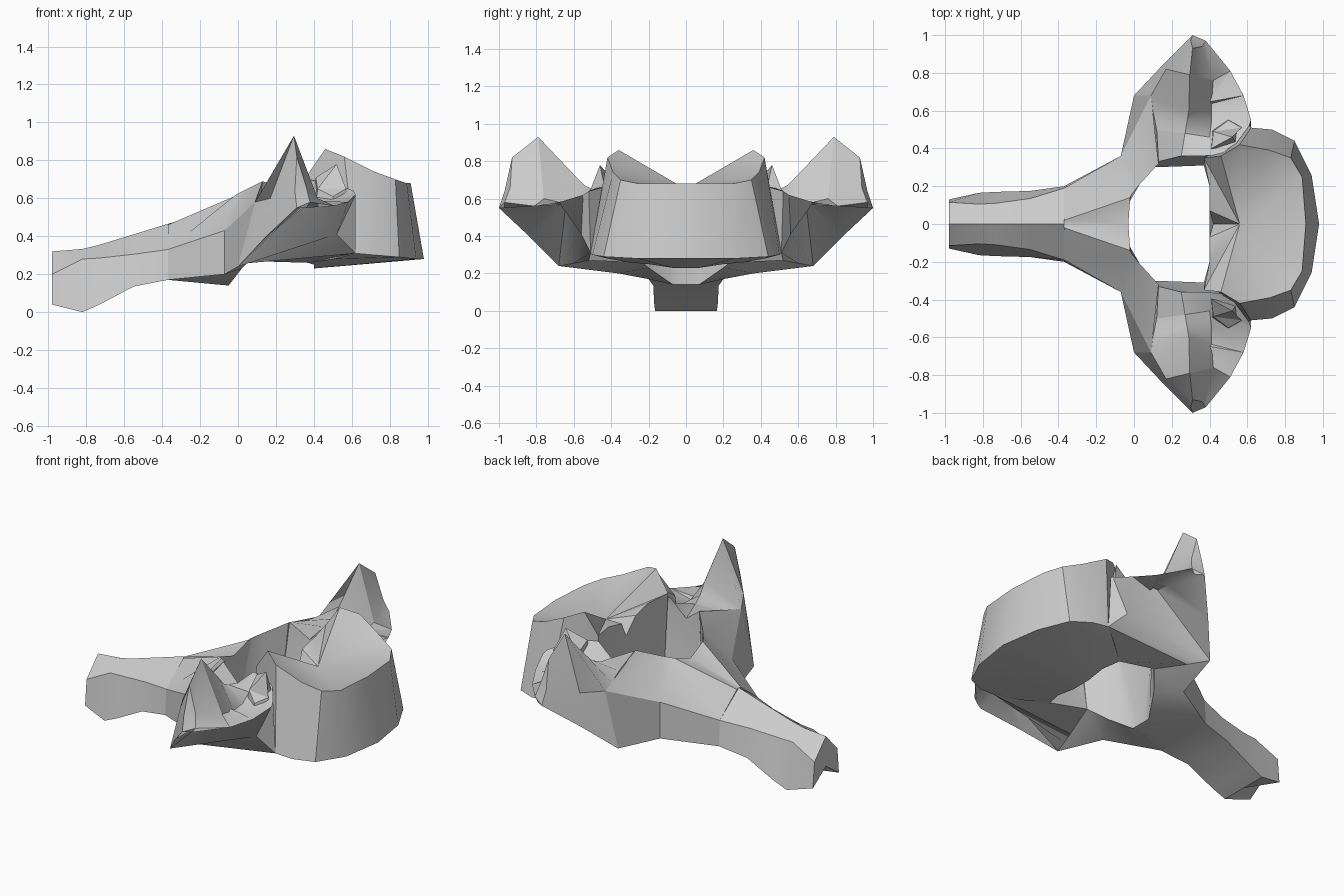
import bpy
import bmesh

default_cube = bpy.data.objects.get("Cube")
if default_cube:
    bpy.data.objects.remove(default_cube, do_unlink=True)

bone_grey = bpy.data.materials.new("bone_grey")
bone_grey.use_nodes = True
bone_colour = (0.6, 0.6, 0.6, 1.0)
bone_grey.diffuse_color = bone_colour
bone_grey.node_tree.nodes["Principled BSDF"].inputs["Base Color"].default_value = bone_colour


def full_ring(half):
    """Close a half outline by reflecting it across the middle plane."""
    reflected = [(x, -y, z) for x, y, z in reversed(half) if y > 0]
    return list(half) + reflected


def loft(name, rings, cap_start=True, cap_end=True, end_centre=None, mirrored=False):
    """Join equal rings with quads, cap the ends and finish the object."""
    bm = bmesh.new()
    loops = [[bm.verts.new(point) for point in ring] for ring in rings]
    count = len(loops[0])
    for lower, upper in zip(loops, loops[1:]):
        for i in range(count):
            j = (i + 1) % count
            bm.faces.new((lower[i], lower[j], upper[j], upper[i]))
    if cap_start:
        bm.faces.new(list(reversed(loops[0])))
    if end_centre:
        hub = bm.verts.new(end_centre)
        for i in range(count):
            bm.faces.new((loops[-1][i], loops[-1][(i + 1) % count], hub))
    elif cap_end:
        bm.faces.new(loops[-1])
    bmesh.ops.recalc_face_normals(bm, faces=bm.faces)
    bmesh.ops.triangulate(bm, faces=[f for f in bm.faces if len(f.verts) > 4])

    mesh = bpy.data.meshes.new(name)
    bm.to_mesh(mesh)
    bm.free()
    mesh.materials.append(bone_grey)
    part = bpy.data.objects.new(name, mesh)
    bpy.context.collection.objects.link(part)
    if mirrored:
        mirror = part.modifiers.new("both_sides", "MIRROR")
        mirror.use_axis = (False, True, False)
        mirror.use_clip = True
    bpy.ops.object.select_all(action="DESELECT")
    part.select_set(True)
    bpy.context.view_layer.objects.active = part
    bpy.ops.object.shade_smooth_by_angle(angle=0.5)
    return part


# Thick rounded body with a dished top, two raised rear lobes and a rear notch
body_bottom = [(.98, 0, .28), (.94, .26, .28), (.85, .44, .29), (.73, .5, .3),
               (.62, .51, .31), (.5, .42, .28), (.37, .31, .26), (.4, .2, .25),
               (.4, .07, .23), (.4, 0, .23)]
body_top = [(.91, 0, .68), (.89, .25, .68), (.83, .35, .7), (.72, .39, .74),
            (.56, .42, .82), (.46, .36, .86), (.37, .35, .73), (.4, .2, .72),
            (.4, .07, .69), (.42, 0, .58)]
loft("vertebral_body", [full_ring(body_bottom), full_ring(body_top)],
     end_centre=(.56, 0, .65))

# Long rear spine: roof-shaped above, splayed below, notched at its tip
# Each station: x, ridge height, shoulder y and z, foot y and z, underside z
spine_stations = [
    (-.98, .32, .115, .2, .13, .04, .13),
    (-.82, .333, .105, .28, .165, 0, 0),
    (-.73, .355, .11, .285, .17, .04, .04),
    (-.55, .41, .135, .305, .175, .135, .135),
    (-.37, .465, .19, .33, .2, .17, .17),
]
spine_rings = []
for x, ridge, side_y, side_z, foot_y, foot_z, under in spine_stations:
    spine_rings.append(full_ring([(x, 0, ridge), (x, side_y, side_z),
                                  (x, foot_y, foot_z), (x, 0, under)]))
loft("rear_spine", spine_rings)

# Arch behind the opening, flaring from the spine to both wings
# Each section: rear top, rear bottom, opening bottom, opening top
arch_sections = [
    [(-.37, 0, .465), (-.37, 0, .17), (-.05, 0, .14), (-.03, 0, .56)],
    [(-.37, .02, .46), (-.37, .1, .17), (-.05, .04, .14), (-.02, .14, .61)],
    [(-.37, .19, .33), (-.37, .2, .17), (-.05, .07, .14), (-.01, .16, .62)],
    [(-.07, .36, .43), (-.07, .36, .2), (.02, .2, .23), (.03, .21, .64)],
    [(.09, .68, .58), (0, .68, .24), (.1, .3, .315), (.13, .32, .69)],
]
loft("rear_arch", arch_sections, cap_start=False, mirrored=True)

# Side wings with an upright fin and a shelf toward the body
# Each section: lower rear, upper rear, crest, valley, upper front, lower front
wing_sections = [
    [(.1, .3, .315), (.13, .33, .69), (.25, .36, .6), (.36, .36, .7),
     (.5, .37, .68), (.37, .31, .26)],
    [(.04, .52, .27), (.12, .5, .63), (.27, .48, .64), (.4, .46, .62),
     (.61, .52, .64), (.62, .51, .31)],
    [(.02, .6, .255), (.1, .6, .6), (.28, .54, .67), (.41, .54, .58),
     (.62, .55, .62), (.52, .56, .41)],
    [(0, .68, .24), (.09, .68, .58), (.29, .6, .73), (.41, .63, .57),
     (.58, .68, .58), (.36, .64, .59)],
    [(.15, .84, .4), (.17, .82, .6), (.295, .79, .93), (.42, .76, .6),
     (.51, .81, .56), (.37, .75, .57)],
    [(.31, 1, .55), (.3, .97, .64), (.31, .93, .82), (.36, .94, .66),
     (.38, .97, .58), (.36, .97, .55)],
]
loft("side_wings", wing_sections, mirrored=True)

# Small raised joint facets between the wings and the body lobes
facet_base = [(.4, .38, .5), (.4, .5, .5), (.5, .56, .5), (.57, .52, .5), (.56, .4, .5)]
facet_top = [(.41, .4, .71), (.42, .49, .65), (.5, .55, .61), (.57, .51, .65), (.52, .46, .78)]
loft("joint_facets", [facet_base, facet_top], mirrored=True)
